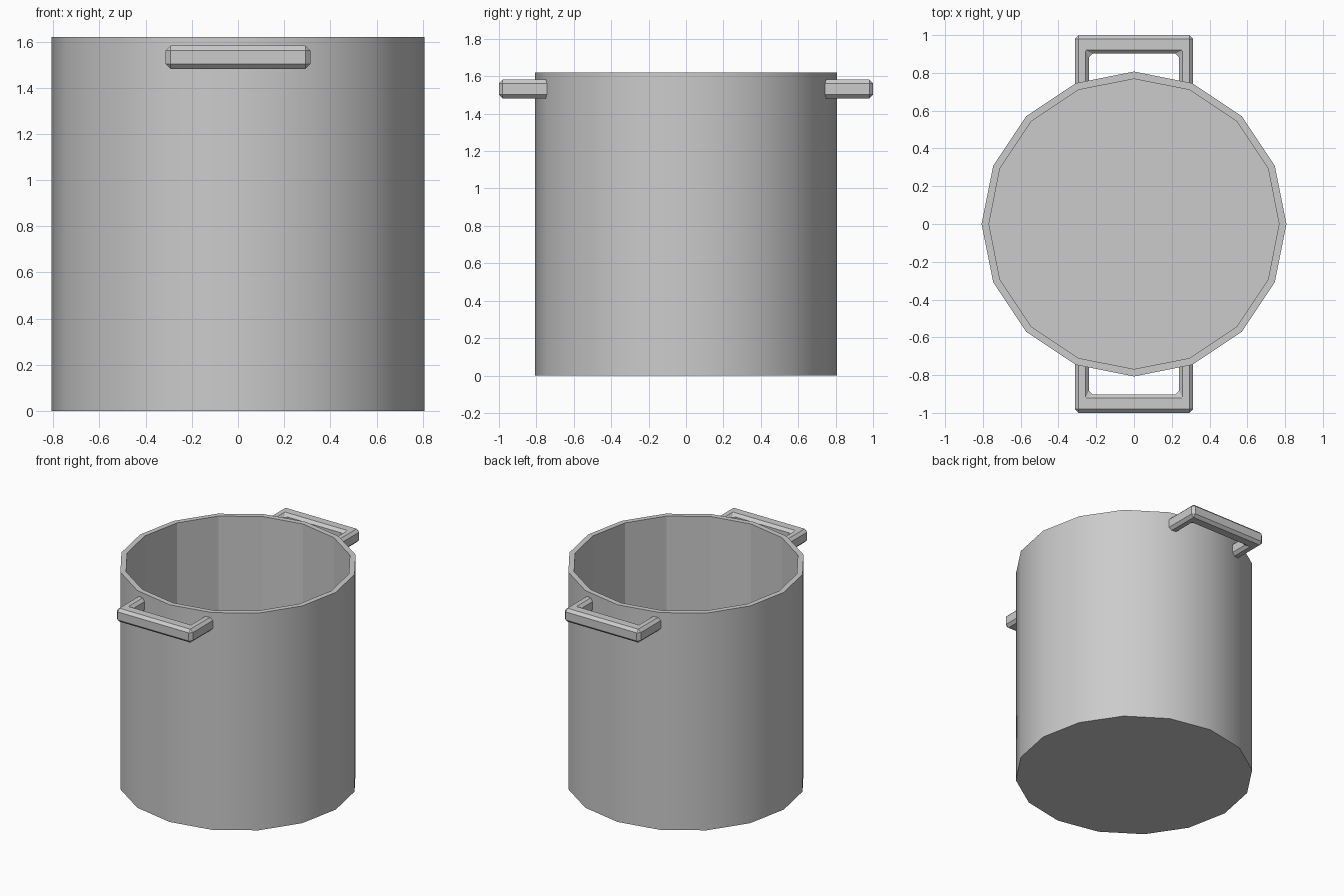
import bpy, bmesh, math

if "Cube" in bpy.data.objects:
    bpy.data.objects.remove(bpy.data.objects["Cube"])

SIDES, R_OUT, R_IN, HEIGHT, FLOOR = 16, 0.807, 0.768, 1.62, 0.04


def finish(bm, name):
    bmesh.ops.recalc_face_normals(bm, faces=bm.faces)
    mesh = bpy.data.meshes.new(name)
    bm.to_mesh(mesh)
    bm.free()
    obj = bpy.data.objects.new(name, mesh)
    bpy.context.collection.objects.link(obj)
    return obj


def ring(bm, r, z):
    return [bm.verts.new((r * math.cos(2 * math.pi * i / SIDES),
                          r * math.sin(2 * math.pi * i / SIDES), z))
            for i in range(SIDES)]


# Pot body: smooth outer wall, rim, faceted inner wall, closed floor and base
bm = bmesh.new()
rings = [ring(bm, r, z) for r, z in
         ((R_OUT, 0), (R_OUT, HEIGHT), (R_IN, HEIGHT), (R_IN, FLOOR))]
for level, (a, b) in enumerate(zip(rings, rings[1:])):
    for i in range(SIDES):
        j = (i + 1) % SIDES
        face = bm.faces.new((a[i], a[j], b[j], b[i]))
        face.smooth = level == 0
bm.faces.new(rings[0])
bm.faces.new(rings[3])
for e in bm.edges:
    e.smooth = all(f.smooth for f in e.link_faces)
finish(bm, "pot_body")

# Handles: chamfered U-shaped bars whose ends sink into the wall
profile = [(-0.313, 0.742), (-0.313, 1.0), (0.313, 1.0), (0.313, 0.742),
           (0.238, 0.742), (0.238, 0.902), (-0.238, 0.902), (-0.238, 0.742)]
for name, side in (("front_handle", -1), ("back_handle", 1)):
    bm = bmesh.new()
    base = bm.faces.new([bm.verts.new((x, y * side, 1.482)) for x, y in profile])
    top = bmesh.ops.extrude_face_region(bm, geom=[base], use_keep_orig=True)
    for v in top["geom"]:
        if isinstance(v, bmesh.types.BMVert):
            v.co.z = 1.582
    bmesh.ops.recalc_face_normals(bm, faces=bm.faces)
    edges = [e for e in bm.edges if any(abs(v.co.y) > 0.8 for v in e.verts)]
    bmesh.ops.bevel(bm, geom=edges, offset=0.02, segments=1,
                    affect='EDGES', clamp_overlap=True)
    finish(bm, name)
